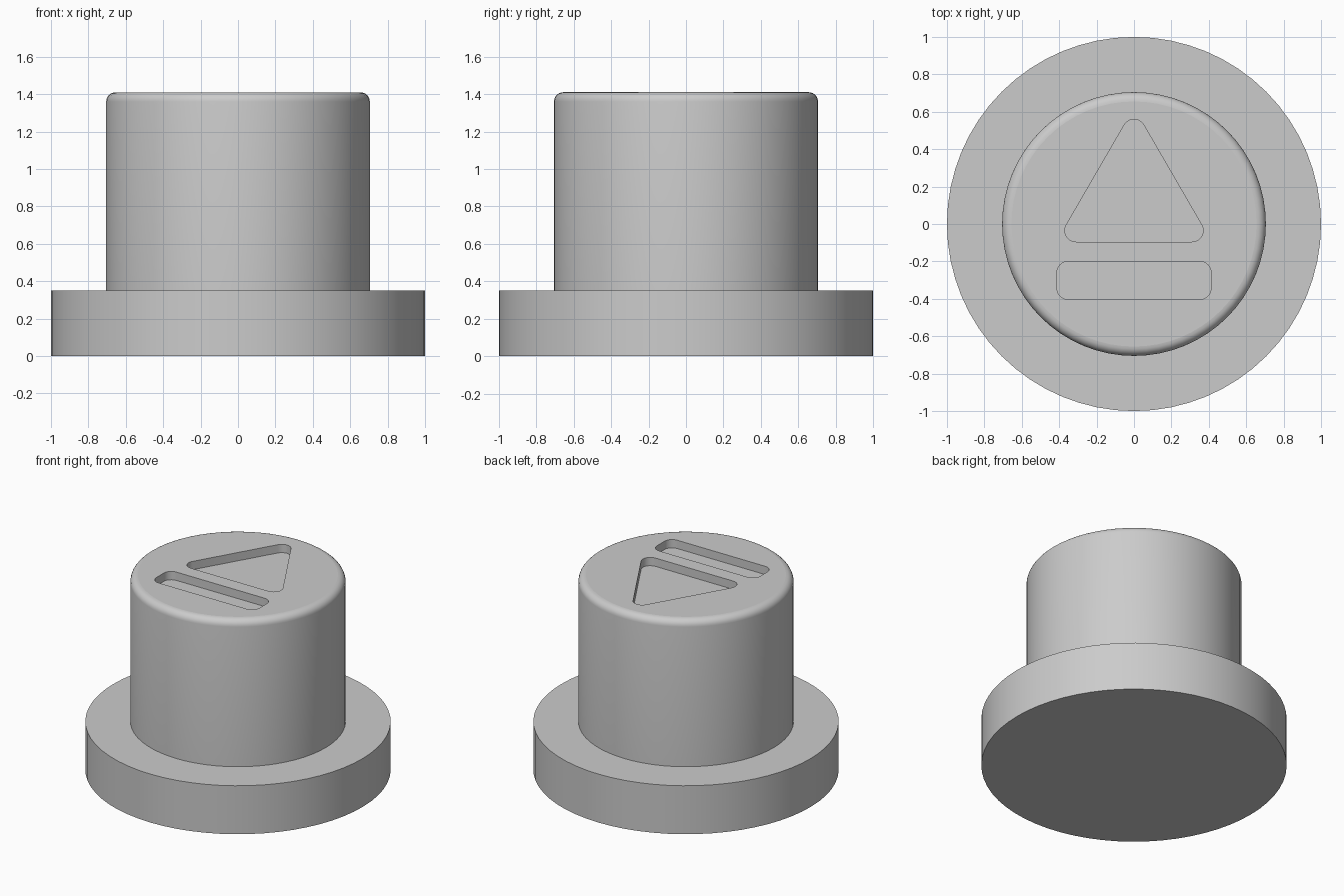
import bpy
import bmesh
from math import sin, cos, pi, radians
from mathutils import Vector

TOP = 1.41          # overall height
STEM_R = 0.705      # plunger radius
FILLET = 0.05       # rounded top rim
RECESS = 0.06       # depth of the sunken symbol
SIDES = 64

old = bpy.data.objects.get("Cube")
if old:
    bpy.data.objects.remove(old, do_unlink=True)

grey = bpy.data.materials.new("plain grey")
grey.use_nodes = True
colour = (0.6, 0.6, 0.6, 1)
grey.diffuse_color = colour
grey.node_tree.nodes["Principled BSDF"].inputs["Base Color"].default_value = colour


def make_object(name, bm):
    bmesh.ops.recalc_face_normals(bm, faces=bm.faces)
    mesh = bpy.data.meshes.new(name)
    bm.to_mesh(mesh)
    bm.free()
    mesh.materials.append(grey)
    obj = bpy.data.objects.new(name, mesh)
    bpy.context.collection.objects.link(obj)
    return obj


def lathe(name, profile):
    """Revolve (radius, z) points about z and close both ends."""
    bm = bmesh.new()
    verts = [bm.verts.new((r, 0, z)) for r, z in profile]
    edges = [bm.edges.new(pair) for pair in zip(verts, verts[1:])]
    bmesh.ops.spin(bm, geom=verts + edges, cent=(0, 0, 0), axis=(0, 0, 1),
                   angle=2 * pi, steps=SIDES)
    bmesh.ops.remove_doubles(bm, verts=bm.verts, dist=0.0001)
    bmesh.ops.holes_fill(bm, edges=[e for e in bm.edges if e.is_boundary], sides=0)
    return make_object(name, bm)


def rounded_prism(name, centres, radius, steps=8):
    """Prism around counter-clockwise corner centres, with rounded corners."""
    bm = bmesh.new()
    ring = []
    count = len(centres)
    for i, centre in enumerate(centres):
        here = Vector(centre)
        before = here - Vector(centres[i - 1])
        after = Vector(centres[(i + 1) % count]) - here
        start = Vector((before.y, -before.x)).normalized()
        turn = -before.angle_signed(after)
        for k in range(steps + 1):
            a = turn * k / steps
            x = start.x * cos(a) - start.y * sin(a)
            y = start.x * sin(a) + start.y * cos(a)
            ring.append(bm.verts.new((here.x + radius * x, here.y + radius * y,
                                      TOP - RECESS)))
    face = bm.faces.new(ring)
    top = bmesh.ops.extrude_face_region(bm, geom=[face])["geom"]
    bmesh.ops.translate(bm, vec=(0, 0, RECESS * 3),
                        verts=[v for v in top if isinstance(v, bmesh.types.BMVert)])
    return make_object(name, bm)


# Flange and plunger as one turned body with a rounded top rim
profile = [(1, 0), (1, 0.35), (STEM_R, 0.35)]
for k in range(7):
    a = pi / 2 * k / 6
    profile.append((STEM_R - FILLET + FILLET * cos(a), TOP - FILLET + FILLET * sin(a)))
body = lathe("button_body", profile)

# Sunken triangle and bar in the top
cutters = [
    rounded_prism("triangle_cutter", [(-0.31, -0.035), (0.31, -0.035), (0, 0.5)], 0.06),
    rounded_prism("bar_cutter", [(-0.352, -0.343), (0.352, -0.343),
                                 (0.352, -0.26), (-0.352, -0.26)], 0.06),
]
bpy.context.view_layer.objects.active = body
body.select_set(True)
for cutter in cutters:
    mod = body.modifiers.new(cutter.name, 'BOOLEAN')
    mod.operation = 'DIFFERENCE'
    mod.solver = 'EXACT'
    mod.object = cutter
    bpy.ops.object.modifier_apply(modifier=mod.name)
for cutter in cutters:
    bpy.data.objects.remove(cutter, do_unlink=True)

# Smooth round walls, flat horizontal faces
bpy.ops.object.shade_smooth_by_angle(angle=radians(30))
for poly in body.data.polygons:
    if abs(poly.normal.z) > 0.999:
        poly.use_smooth = False
